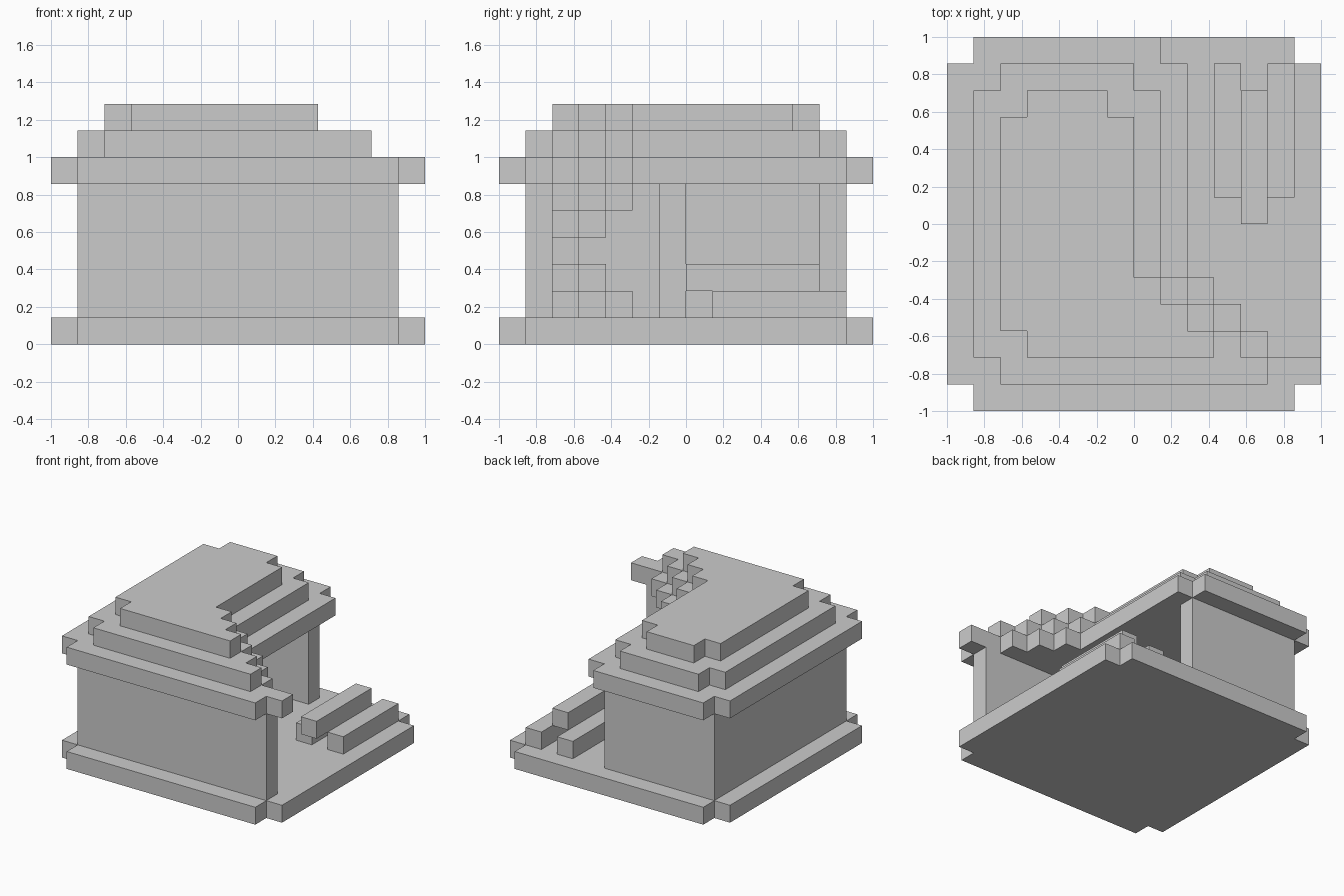
import bpy, bmesh

if "Cube" in bpy.data.objects:
    bpy.data.objects.remove(bpy.data.objects["Cube"])

U = 1 / 7  # one block


def prism(name, pts, z0, z1):
    """Extrude a flat outline (in blocks) from z0 to z1."""
    bm = bmesh.new()
    face = bm.faces.new([bm.verts.new((x * U, y * U, z0 * U)) for x, y in pts])
    res = bmesh.ops.extrude_face_region(bm, geom=[face])
    top = [v for v in res["geom"] if isinstance(v, bmesh.types.BMVert)]
    bmesh.ops.translate(bm, verts=top, vec=(0, 0, (z1 - z0) * U))
    bmesh.ops.recalc_face_normals(bm, faces=bm.faces)
    me = bpy.data.meshes.new(name)
    bm.to_mesh(me)
    bm.free()
    ob = bpy.data.objects.new(name, me)
    bpy.context.collection.objects.link(ob)
    return ob


def box(name, x0, x1, y0, y1, z0, z1):
    return prism(name, [(x0, y0), (x1, y0), (x1, y1), (x0, y1)], z0, z1)


# Floor slab with notched corners
prism("floor_slab", [(-6, -7), (6, -7), (6, -6), (7, -6), (7, 6), (6, 6),
                     (6, 7), (-6, 7), (-6, 6), (-7, 6), (-7, -6), (-6, -6)], 0, 1)

# Walls
prism("walls", [(-6, -6), (6, -6), (6, -5), (-5, -5), (-5, 5), (1, 5), (1, 6), (-6, 6)], 1, 6)

# Post under the inner corner of the roof
box("corner_post", 0, 1, -1, 0, 1, 6)

# Three stepped roof layers, each inset one block
front_right = [
    [(6, -7), (6, -6), (7, -6), (7, -5), (5, -5)],
    [(5, -6), (5, -5), (4, -5)],
    [(3, -5)],
]
for k in range(3):
    stairs = [(5, -4), (4, -4), (4, -3), (3, -3), (3, -2), (2, -2)]
    pts = [(-6 + k, -7 + k)] + front_right[k]
    pts += [(x - k, y) for x, y in stairs]
    pts += [(2 - k, 6 - k), (1 - k, 6 - k), (1 - k, 7 - k), (-6 + k, 7 - k),
            (-6 + k, 6 - k), (-7 + k, 6 - k), (-7 + k, -6 + k), (-6 + k, -6 + k)]
    prism(f"roof_layer_{k + 1}", pts, 6 + k, 7 + k)

# Stepped fill in the inner front corner, at floor and ceiling
for level, z in enumerate((1, 2, 3, 4, 5)):
    n = 3 - min(level, 4 - level)
    pts = [(-5, -5), (-5 + n, -5)]
    for i in range(n):
        pts += [(-5 + n - i, -4 + i), (-6 + n - i, -4 + i)]
    prism(f"corner_fill_{level + 1}", pts, z, z + 1)

# Log pile
box("log_left", 3, 4, 1, 6, 1, 2)
box("log_right", 5, 6, 1, 6, 1, 2)
box("log_top", 4, 5, 0, 5, 2, 3)
